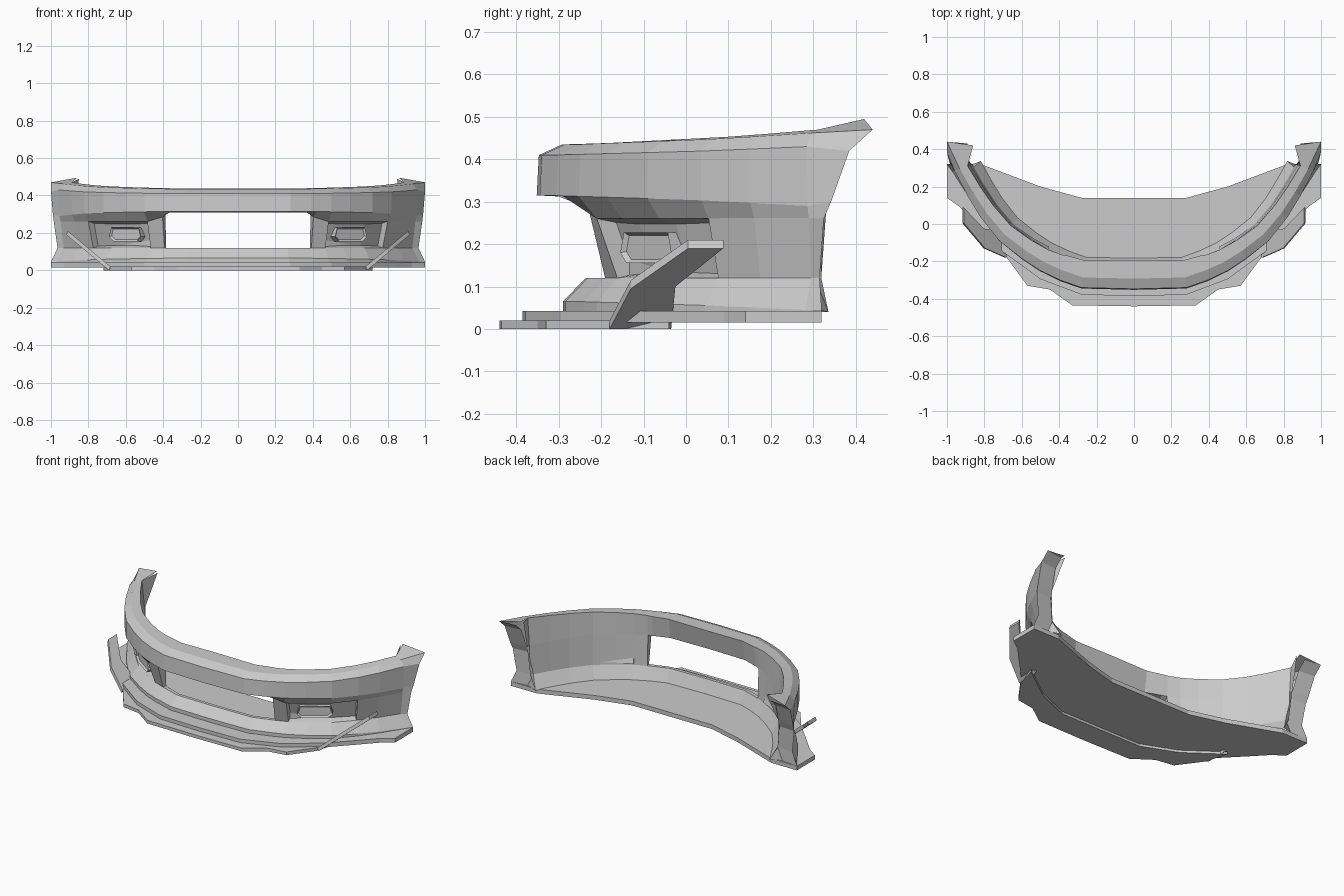
import bpy, bmesh, math
from mathutils import Vector

if "Cube" in bpy.data.objects:
    bpy.data.objects.remove(bpy.data.objects["Cube"])


def finish(bm, name, mirror=True):
    bmesh.ops.recalc_face_normals(bm, faces=bm.faces)
    me = bpy.data.meshes.new(name)
    bm.to_mesh(me)
    bm.free()
    ob = bpy.data.objects.new(name, me)
    bpy.context.collection.objects.link(ob)
    if mirror:
        m = ob.modifiers.new("mirror", 'MIRROR')
        m.use_axis[0] = True
        m.merge_threshold = 0.0005
    return ob


def prism(name, pts, vec, mirror=True, recess=None):
    bm = bmesh.new()
    a = [bm.verts.new(p) for p in pts]
    b = [bm.verts.new(Vector(p) + Vector(vec)) for p in pts]
    n = len(pts)
    front = bm.faces.new(a)
    bm.faces.new(b[::-1])
    for i in range(n):
        bm.faces.new((a[i], b[i], b[(i + 1) % n], a[(i + 1) % n]))
    if recess:
        bm.normal_update()
        bmesh.ops.inset_region(bm, faces=[front], thickness=recess)
        bmesh.ops.translate(bm, verts=front.verts[:], vec=Vector(vec) * 0.25)
    return finish(bm, name, mirror)


def plate(name, half, z0, z1):
    full = half + [(-x, y) for x, y in reversed(half) if x > 0]
    return prism(name, [(x, y, z0) for x, y in full], (0, 0, z1 - z0), False)


# Bumper skin: plan curve lofted through height levels
plan = [(0, -.347), (.28, -.34), (.39, -.302), (.42, -.288), (.5, -.25), (.6, -.185),
        (.72, -.09), (.82, .035), (.89, .15), (.96, .285)]
# inward offset front / rear, height front / rear
levels = [(.155, .075, .438, .47), (.055, .03, .435, .462), (0, 0, .41, .43),
          (-.005, .005, .315, .29), (.05, .012, .26, .262), (.11, .03, .12, .12),
          (.057, -.012, .065, .045), (.057, -.012, .04, .016)]
rear = [(.86, .42, .495), (1, .44, .47), (1, .385, .42), (.99, .342, .3),
        (.985, .325, .26), (.965, .315, .12), (1, .32, .045), (1, .32, .015)]
# inner wall levels, from opening top to floor
inner = [(.125, .09, .31, .3), (.13, .1, .12, .12), (.165, .15, .04, .04)]


def point(i, off0, off1, z0, z1, power=2):
    x, y = plan[i]
    t = i / (len(plan) - 1)
    off = off0 + (off1 - off0) * t ** power
    dx = x ** 1.5
    return (x - off * dx, y + off * math.sqrt(1 - dx * dx), z0 + (z1 - z0) * t ** 3)


bm = bmesh.new()
last = len(plan)
grid = []
for k, lev in enumerate(levels):
    row = []
    for i in range(last):
        p = point(i, *lev, 1 if k == 0 else 2)
        if k == 4 and i < 4:               # underside of the bar over the grille opening
            p = point(i, *((.10, .10, .31, .31) if i < 3 else (.06, .06, .285, .285)))
        row.append(bm.verts.new(p))
    rx, ry, rz = rear[k]
    row.append(bm.verts.new((rx, ry, rz)))
    # inward return flange at the wheel arch
    row.append(bm.verts.new((rx - (.11 if k else .01), ry - .01, rz - (0 if k else .005))))
    grid.append(row)
pocket = []
for k in range(len(levels) - 1):
    for i in range(last + 1):
        if (k == 4 and i < 3) or (k == 0 and i == last):
            continue                        # grille opening / flange corner
        f = bm.faces.new((grid[k][i], grid[k + 1][i], grid[k + 1][i + 1], grid[k][i + 1]))
        if k == 4 and 4 <= i <= 6:
            pocket.append(f)

# Inner wall behind the skin, joined to the flange and the opening rim
wall = [grid[0][:last] + [grid[0][last + 1]]]
for lev, k in zip(inner, (3, 5, 6)):
    wall.append([bm.verts.new(point(i, *lev)) for i in range(last)] + [grid[k][last + 1]])
for k in range(3):
    for i in range(last):
        if k == 1 and i < 3:
            continue
        bm.faces.new((wall[k][i], wall[k][i + 1], wall[k + 1][i + 1], wall[k + 1][i]))
for i in range(3):
    bm.faces.new((grid[4][i], grid[4][i + 1], wall[1][i + 1], wall[1][i]))
    bm.faces.new((grid[5][i], wall[2][i], wall[2][i + 1], grid[5][i + 1]))
bm.faces.new((grid[4][3], grid[5][3], wall[2][3], wall[1][3]))

# Fog lamp pocket pressed into the skin
bm.normal_update()
bmesh.ops.inset_region(bm, faces=pocket, thickness=.014)
vs = {v for f in pocket for v in f.verts}
bmesh.ops.translate(bm, verts=list(vs), vec=(-.022, .038, 0))
finish(bm, "bumper_skin")

# Fog lamp housing with sunken lens
a, b = Vector((.52, -.155, 0)), Vector((.69, -.035, 0))
shape = [(0, .18), (.12, .155), (.85, .155), (1, .18), (.93, .228), (.07, .228)]
prism("fog_lamp", [a.lerp(b, u) + Vector((0, 0, z)) for u, z in shape],
      (-.025, .036, 0), recess=.01)

# Floor tray and front splitter
plate("floor_tray", [(0, -.385), (.28, -.378), (.5, -.295), (.7, -.15), (.85, .005), (.93, .09),
                     (1, .14), (1, .32), (.82, .32), (.5, .2), (.28, .14)], .015, .042)
plate("splitter", [(0, -.44), (.33, -.435), (.45, -.35), (.57, -.33), (.68, -.18), (.72, -.04),
                   (.5, -.2), (.28, -.29)], 0, .02)

# Slanted corner winglets
wing = [(-.18, 0), (-.13, .095), (.005, .19), (.088, .19), (-.025, .1), (-.035, 0)]
prism("winglet", [(.69 + 1.2 * z, y, z) for y, z in wing], (-.008, 0, .02))
